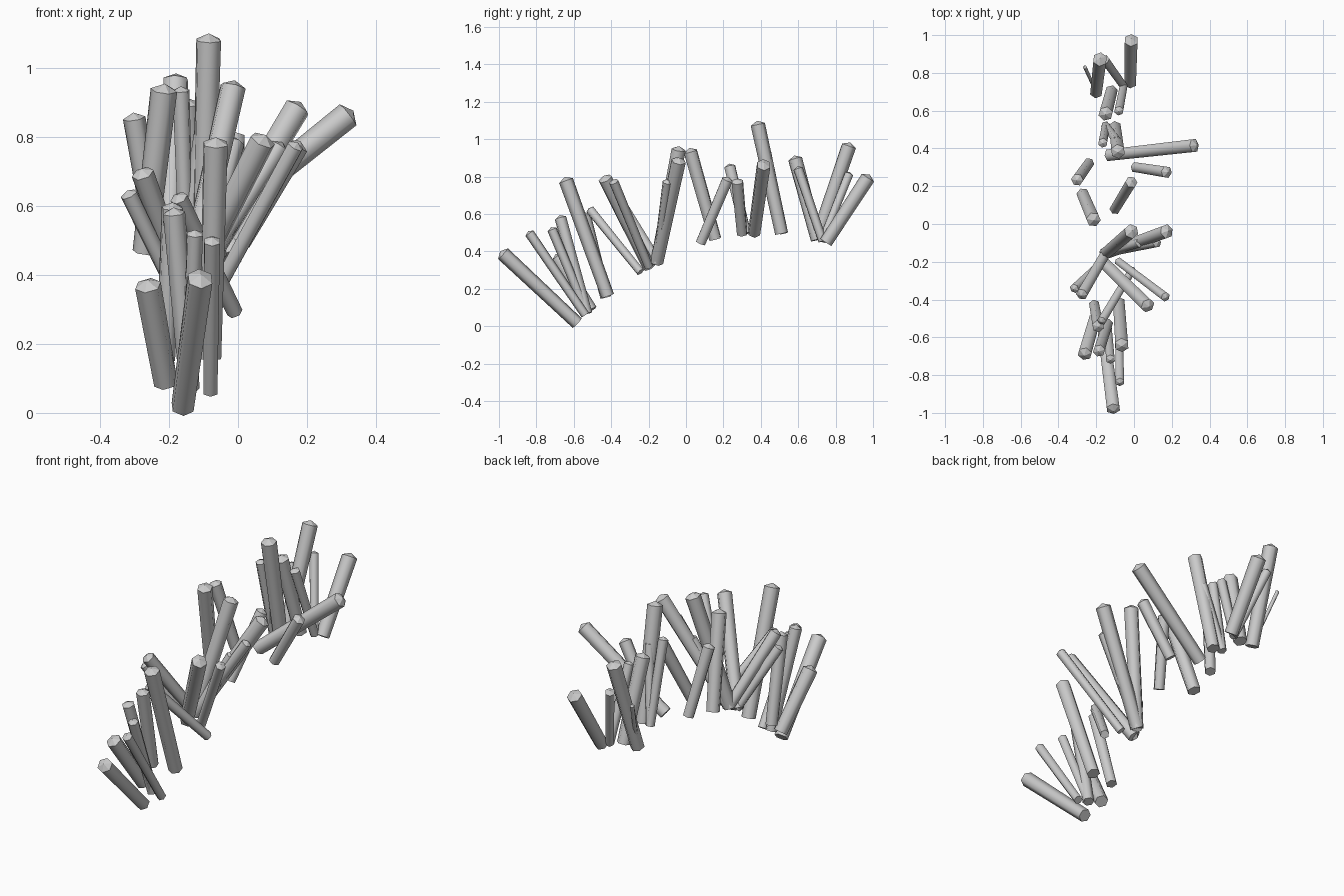
import bpy, bmesh
from mathutils import Matrix, Vector

if "Cube" in bpy.data.objects:
    bpy.data.objects.remove(bpy.data.objects["Cube"])

SIDES = 6
RADIUS = {"thick": .039, "medium": .033, "slim": .026, "splinter": .011}


def ground_arch(y):
    """Height of the arched line that every crystal grows from."""
    return .505 - .48 * (y - .42) ** 2


def crystal(name, foot, tip, r):
    """Six-sided shaft between two points, with a low pointed cap."""
    axis = tip - foot
    bm = bmesh.new()
    frame = Matrix.Translation((foot + tip) / 2) @ axis.to_track_quat('Z', 'Y').to_matrix().to_4x4()
    bmesh.ops.create_cone(bm, cap_ends=True, segments=SIDES, radius1=r * .9,
                          radius2=r, depth=axis.length + r / 4, matrix=frame)
    caps = [f for f in bm.faces if len(f.verts) == SIDES]
    top = max(caps, key=lambda f: f.calc_center_median().dot(axis))
    for v in bmesh.ops.poke(bm, faces=[top])["verts"]:
        v.co += axis.normalized() * r / 2
    mesh = bpy.data.meshes.new(name)
    bm.to_mesh(mesh)
    bm.free()
    for p in mesh.polygons:
        p.use_smooth = len(p.vertices) == 4
    bpy.context.collection.objects.link(bpy.data.objects.new(name, mesh))


# each tuft: shared foot x and y, then its crystals (thickness, tip)
tufts = [
    # rear tufts
    (-.02, .75, ("thick", -.015, .97, .79)),
    (-.20, .70, ("thick", -.18, .87, .96), ("splinter", -.26, .83, .75)),
    (-.055, .73, ("slim", -.155, .87, .81), ("slim", -.08, .60, .84)),
    (-.12, .70, ("thick", -.15, .585, .89)),
    (-.15, .52, ("slim", -.165, .43, .93), ("slim", -.09, .44, .89)),
    (-.10, .51, ("thick", -.085, .385, 1.075)),
    # single crystals in the middle
    (-.13, .365, ("thick", .315, .415, .86)),
    (.01, .30, ("medium", .17, .275, .77)),
    (-.24, .32, ("medium", -.30, .235, .85)),
    (-.10, .08, ("medium", -.015, .22, .78)),
    (-.27, .155, ("thick", -.215, .025, .93)),
    # star-shaped tuft and its neighbours
    (-.15, -.155, ("thick", .17, -.04, .88), ("thick", -.015, -.04, .94),
     ("slim", .12, -.10, .77), ("slim", .03, -.10, .68), ("medium", -.275, -.37, .69)),
    (-.165, -.20, ("thick", .07, -.43, .785), ("slim", -.315, -.34, .63)),
    (-.08, -.20, ("slim", .165, -.385, .77)),
    (-.01, -.245, ("slim", -.17, -.51, .62)),
    # front tufts
    (-.16, -.585, ("thick", -.11, -.975, .385)),
    (-.08, -.54, ("slim", -.075, -.835, .495)),
    (-.14, -.53, ("slim", -.125, -.715, .515), ("medium", -.185, -.67, .575)),
    (-.08, -.42, ("thick", -.065, -.64, .775)),
    (-.21, -.51, ("thick", -.26, -.685, .365)),
    (-.21, -.43, ("medium", -.19, -.54, .59)),
]
for i, (x, y, *crystals) in enumerate(tufts):
    for kind, *tip in crystals:
        crystal(f"{kind}_crystal_{i}", Vector((x, y, ground_arch(y))), Vector(tip), RADIUS[kind])
